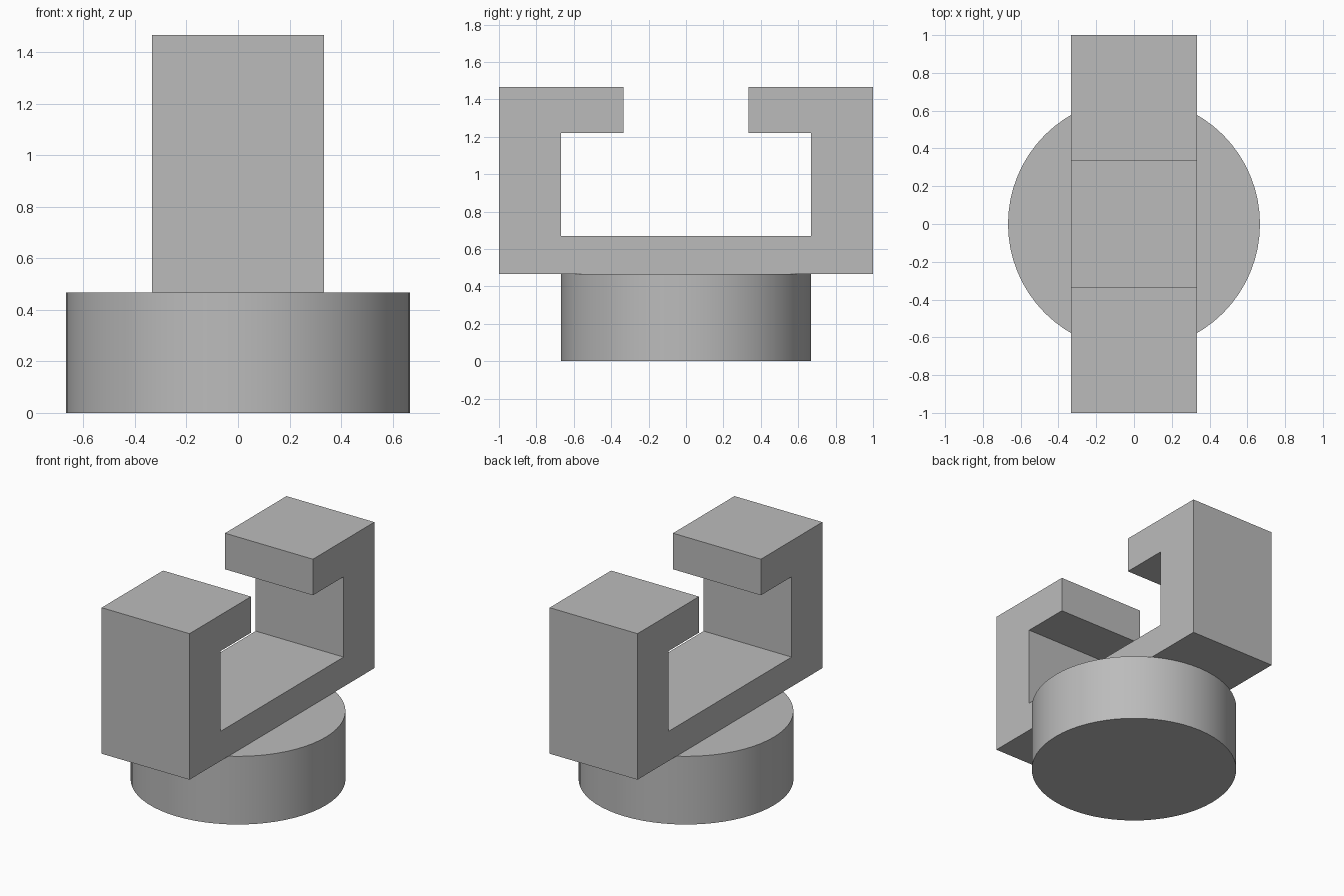
import bpy
import bmesh
import math

cube = bpy.data.objects.get("Cube")
if cube:
    bpy.data.objects.remove(cube, do_unlink=True)

grey = bpy.data.materials.new("plain grey")
grey.use_nodes = True
colour = (0.5, 0.5, 0.5, 1)
grey.diffuse_color = colour
grey.node_tree.nodes["Principled BSDF"].inputs["Base Color"].default_value = colour

BASE_TOP = 0.467
TOP = 1.467
RADIUS = 0.667
HALF_WIDTH = 0.333

# Round base
bpy.ops.mesh.primitive_cylinder_add(vertices=64, radius=RADIUS, depth=BASE_TOP,
                                    location=(0, 0, BASE_TOP / 2))
base = bpy.context.object
base.name = "round_base"
base.data.materials.append(grey)
bpy.ops.object.shade_smooth_by_angle(angle=math.radians(30))

# Slotted channel: half profile in y and z, mirrored, then extruded along x
half = [(1, BASE_TOP), (1, TOP), (0.335, TOP), (0.335, 1.22), (RADIUS, 1.22), (RADIUS, 0.67)]
profile = half + [(-y, z) for y, z in reversed(half)]
bm = bmesh.new()
face = bm.faces.new([bm.verts.new((-HALF_WIDTH, y, z)) for y, z in profile])
extruded = bmesh.ops.extrude_face_region(bm, geom=[face])
verts = [v for v in extruded["geom"] if isinstance(v, bmesh.types.BMVert)]
bmesh.ops.translate(bm, verts=verts, vec=(2 * HALF_WIDTH, 0, 0))
bmesh.ops.recalc_face_normals(bm, faces=bm.faces)
mesh = bpy.data.meshes.new("slotted_channel")
bm.to_mesh(mesh)
bm.free()
mesh.materials.append(grey)
channel = bpy.data.objects.new("slotted_channel", mesh)
bpy.context.collection.objects.link(channel)
